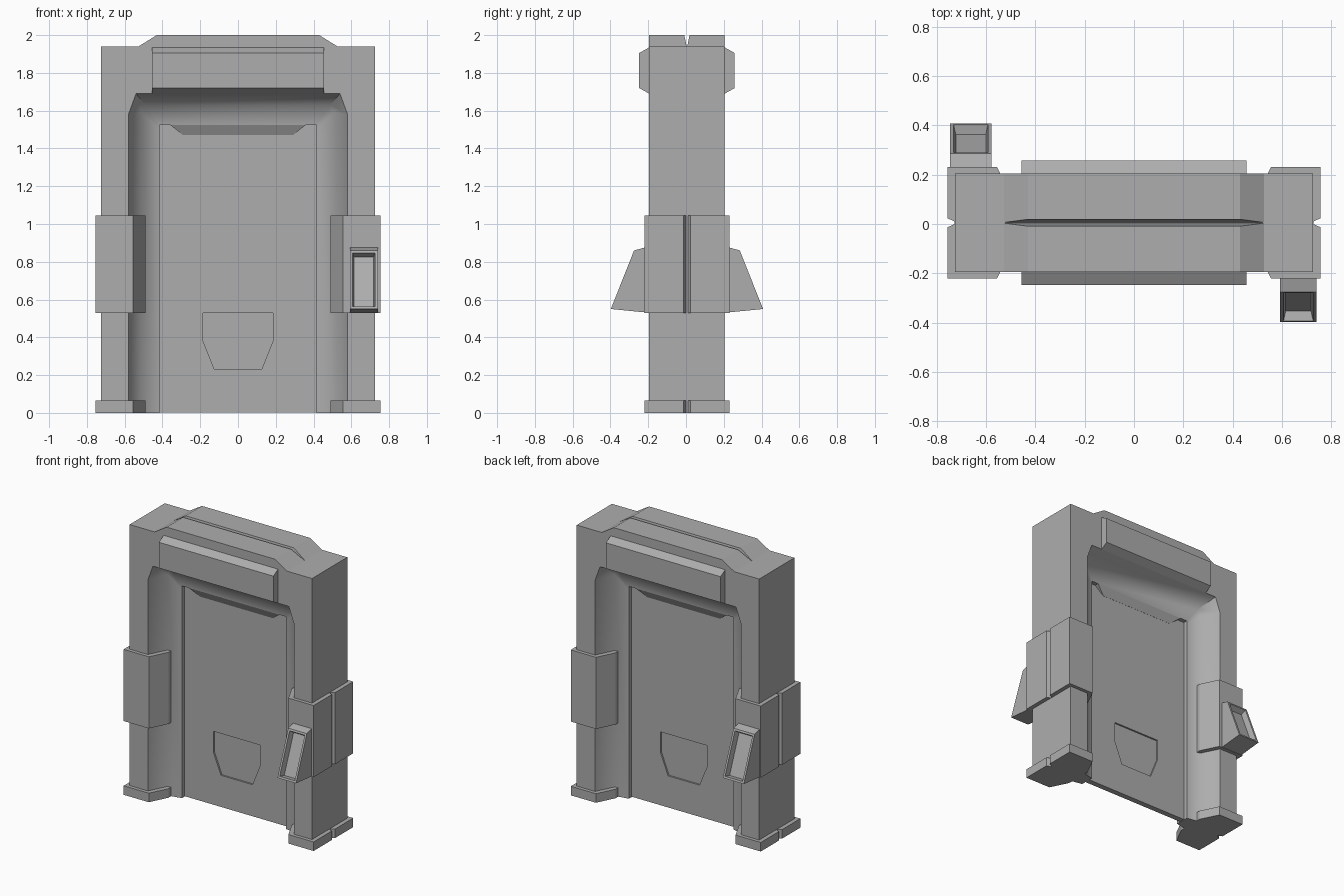
import bpy, bmesh, math
from mathutils import Matrix

if "Cube" in bpy.data.objects:
    bpy.data.objects.remove(bpy.data.objects["Cube"])

YC = 0.005  # middle of the wall thickness

grey = bpy.data.materials.new("plain_grey")
grey.use_nodes = True
GREY = (0.42, 0.42, 0.42, 1)
grey.diffuse_color = GREY
grey.node_tree.nodes["Principled BSDF"].inputs["Base Color"].default_value = GREY


def finish(name, bm):
    bmesh.ops.recalc_face_normals(bm, faces=bm.faces)
    bmesh.ops.translate(bm, vec=(0, YC, 0), verts=bm.verts)
    mesh = bpy.data.meshes.new(name)
    bm.to_mesh(mesh)
    bm.free()
    mesh.materials.append(grey)
    obj = bpy.data.objects.new(name, mesh)
    bpy.context.collection.objects.link(obj)
    return obj


def place(axis, u, v, w):
    return {"x": (w, u, v), "y": (u, w, v), "z": (u, v, w)}[axis]


def loft(bm, rings, closed=True, caps=True):
    """Bridge equal-length point rings; return the columns of vertices."""
    rows = [[bm.verts.new(p) for p in r] for r in rings]
    n = len(rows[0])
    for a, b in zip(rows, rows[1:]):
        for i in range(n if closed else n - 1):
            j = (i + 1) % n
            bm.faces.new((a[i], a[j], b[j], b[i]))
    if caps:
        bm.faces.new(rows[0])
        bm.faces.new(rows[-1])
    return rows


def prism(name, pts, axis, a, b):
    bm = bmesh.new()
    loft(bm, [[place(axis, u, v, w) for u, v in pts] for w in (a, b)])
    return finish(name, bm)


def mirrored(half):
    """Continue a half outline to the other side of x = 0."""
    return half + [(-x, z) for x, z in reversed(half)]


# Wall frame: an upside-down U
opening = [(0.58, 0), (0.58, 1.58), (0.54, 1.69)]
outer = [(0.725, 0), (0.725, 1.94)]
prism("frame", mirrored(outer) + mirrored(opening)[::-1], "y", -0.2, 0.2)

# Stepped reveal that funnels in to the door from both sides
middle = [(0.515, 0), (0.515, 1.59), (0.49, 1.63)]
inner = [(0.415, 0), (0.415, 1.50), (0.415, 1.525)]
steps = [(opening, -0.2), (middle, -0.07), (inner, -0.05),
         (inner, 0.05), (middle, 0.07), (opening, 0.2)]
bm = bmesh.new()
rows = loft(bm, [[(x, y, z) for x, z in mirrored(h)] for h, y in steps],
            closed=False, caps=False)
for end in (0, -1):
    bm.faces.new([r[end] for r in rows])
reveal = finish("reveal", bm)
# The open sheet must face into the doorway
for p in reveal.data.polygons:
    if abs(p.normal.y) < 0.05 and abs(p.normal.x) > 0.9:
        if p.normal.x * p.center.x > 0:
            reveal.data.flip_normals()
        break
bpy.ops.object.select_all(action="DESELECT")
reveal.select_set(True)
bpy.context.view_layer.objects.active = reveal
bpy.ops.object.shade_smooth_by_angle(angle=math.radians(56))

# Raised crown in two halves, leaving a V groove along the top
low, high = (0.53, 1.938), (0.43, 2.0)
for s, side in ((-1, "front"), (1, "back")):
    bm = bmesh.new()
    crown = mirrored([low, high])
    loft(bm, [[(x, s * 0.2, z) for x, z in crown],
              [(x, s * (0.014 if z > 1.95 else 0.001), z) for x, z in crown]])
    finish(side + "_crown", bm)

    # Lintel box above the opening
    prism(side + "_lintel", [(s * 0.19, 1.935), (s * 0.2, 1.935), (s * 0.253, 1.905),
                             (s * 0.253, 1.72), (s * 0.2, 1.69), (s * 0.19, 1.69)],
          "x", -0.455, 0.455)

    # Sloping lip at the top of the door
    bm = bmesh.new()
    lip = [(-0.36, 1.525), (-0.29, 1.47), (0.29, 1.47), (0.36, 1.525)]
    loft(bm, [[(x, s * 0.015, z) for x, z in lip],
              [(x, s * (0.05 if z > 1.5 else 0.021), z) for x, z in lip]])
    finish(side + "_door_lip", bm)

# Door panel with a shallow hatch recess on each face
door = prism("door", mirrored([(0.42, 0.003), (0.42, 1.53)]), "y", -0.02, 0.02)
hatch = mirrored([(0.125, 0.23), (0.185, 0.38), (0.185, 0.53)])
for s, side in ((-1, "front"), (1, "back")):
    cutter = prism(side + "_hatch_cutter", hatch, "y", s * 0.008, s * 0.1)
    cutter.hide_render = True
    cutter.hide_set(True)
    cut = door.modifiers.new(side + "_hatch", "BOOLEAN")
    cut.operation = "DIFFERENCE"
    cut.solver = "EXACT"
    cut.object = cutter

# Wrap-around cuffs and feet, notched at the middle of the outer side
half = [(0.727, 0.005), (0.755, 0.018), (0.755, 0.225),
        (0.555, 0.225), (0.49, 0.095), (0.49, 0.055)]
wrap = half + [(x, -y) for x, y in reversed(half)]
for s, side in ((1, "left"), (-1, "right")):
    pts = [(s * x, y) for x, y in wrap]
    # each wrap is split in two so that the door stays clear of it
    for part, z0, z1 in (("foot", 0, 0.065), ("cuff", 0.53, 1.045)):
        prism(side + "_" + part, pts, "z", z0, z1)

# Hand scanners: wedge with a recessed slot, one on each face of the wall
wedge = [(-0.2, 0.875), (-0.225, 0.875), (-0.28, 0.86), (-0.403, 0.55), (-0.2, 0.53)]
for side, x0, x1, turn in (("front", 0.592, 0.74, 0), ("back", 0.578, 0.745, math.pi)):
    bm = bmesh.new()
    loft(bm, [[(x, y, z) for y, z in wedge] for x in (x0, x1)])
    bmesh.ops.recalc_face_normals(bm, faces=bm.faces)
    bm.normal_update()
    face = [f for f in bm.faces if f.normal.y < -0.8 and f.normal.z > 0.3]
    bmesh.ops.inset_region(bm, faces=face, thickness=0.02, depth=0)
    bmesh.ops.inset_region(bm, faces=face, thickness=0.012, depth=-0.04)
    bmesh.ops.rotate(bm, verts=bm.verts, matrix=Matrix.Rotation(turn, 3, "Z"))
    finish(side + "_scanner", bm)
